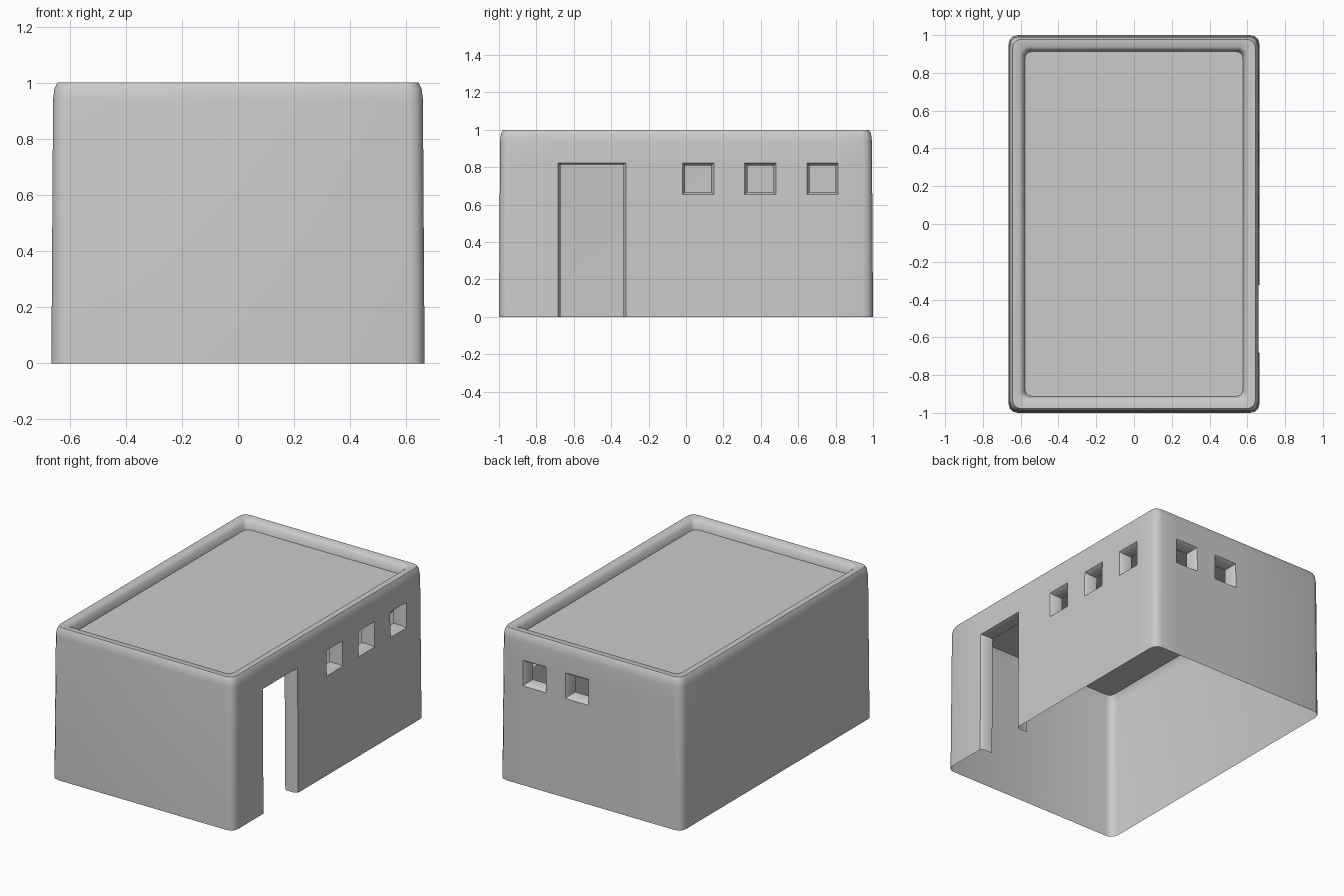
import bpy, bmesh, math
from mathutils import Vector

if "Cube" in bpy.data.objects:
    bpy.data.objects.remove(bpy.data.objects["Cube"])

HX, HY, ROOF_Z = 0.665, 1.0, 0.94
DEPTH, FLARE = 0.085, 0.014


def ring(bm, inset, z, radius):
    """Rounded rectangle of vertices, inset from the footprint."""
    hx, hy = HX - inset, HY - inset
    verts = []
    for i, (sx, sy) in enumerate([(1, 1), (-1, 1), (-1, -1), (1, -1)]):
        for k in range(4):
            a = math.radians(90 * i + 30 * k)
            verts.append(bm.verts.new((sx * (hx - radius) + radius * math.cos(a),
                                       sy * (hy - radius) + radius * math.sin(a), z)))
    return verts


def finish(bm, name):
    mesh = bpy.data.meshes.new(name)
    bm.to_mesh(mesh)
    bm.free()
    obj = bpy.data.objects.new(name, mesh)
    bpy.context.collection.objects.link(obj)
    bpy.ops.object.select_all(action='DESELECT')
    obj.select_set(True)
    bpy.context.view_layer.objects.active = obj
    bpy.ops.object.shade_smooth_by_angle(angle=math.radians(50))


def cut_openings(bm, axis, openings):
    """Cut (along0, along1, z0, z1) openings in the +axis wall and add reveals."""
    along = 1 - axis
    limit = (HX if axis == 0 else HY) - 0.03

    def wall_faces():
        bm.normal_update()
        return [f for f in bm.faces if f.normal[axis] > 0.99
                and f.calc_center_median()[axis] > limit]

    def bisect(ax, value):
        no = Vector((0, 0, 0))
        no[ax] = 1
        faces = wall_faces()
        geom = set(faces)
        for f in faces:
            geom.update(f.edges)
            geom.update(f.verts)
        bmesh.ops.bisect_plane(bm, geom=list(geom), dist=1e-5,
                               plane_co=no * value, plane_no=no)

    for a0, a1, z0, z1 in openings:
        bisect(along, a0 - FLARE)
        bisect(along, a1 + FLARE)
    for z in sorted({round(v, 4) for o in openings
                     for v in (o[2] - FLARE, o[3] + FLARE) if v > 0}):
        bisect(2, z)

    def inside(p, o, e):
        return (o[0] - e < p[along] < o[1] + e and o[2] - e < p.z < o[3] + e)

    doomed = [f for f in wall_faces()
              if any(inside(f.calc_center_median(), o, 0) for o in openings)]
    bmesh.ops.delete(bm, geom=doomed, context='FACES')

    for o in openings:
        edges = [e for e in bm.edges if e.is_boundary
                 and all(v.co[axis] > limit and inside(v.co, o, FLARE + 0.002)
                         for v in e.verts)
                 and max(v.co.z for v in e.verts) > 0.001]
        # softened lip, then the straight reveal
        for step in (0.02, DEPTH - 0.02):
            new = bmesh.ops.extrude_edge_only(bm, edges=edges)["geom"]
            edges = [g for g in new if isinstance(g, bmesh.types.BMEdge)]
            edges = [e for e in edges if e.is_boundary
                     and len({round(v.co[axis], 5) for v in e.verts}) <= 2]
            for v in [g for g in new if isinstance(g, bmesh.types.BMVert)]:
                v.co[axis] -= step
                v.co[along] = min(max(v.co[along], o[0]), o[1])
                v.co.z = min(max(v.co.z, o[2]), o[3])
            # keep only the innermost edges, not the open sides at the ground
            moved = {g for g in new if isinstance(g, bmesh.types.BMVert)}
            edges = [e for e in edges if all(v in moved for v in e.verts)]


# walls with rounded parapet, open underneath
bm = bmesh.new()
profile = [(0, 0, .05), (.006, .94, .05), (.011, .98, .05), (.022, 1, .045),
           (.062, 1, .04), (.08, .985, .035), (.088, ROOF_Z, .035)]
rings = [ring(bm, *p) for p in profile]
for lo, hi in zip(rings, rings[1:]):
    n = len(lo)
    for i in range(n):
        j = (i + 1) % n
        bm.faces.new((lo[i], lo[j], hi[j], hi[i]))

# doorway and three windows on the right, two windows at the back
WZ = (0.667, 0.808)
cut_openings(bm, 0, [(-.67, -.335, 0, .815)]
             + [(c - .07, c + .07, *WZ) for c in (.065, .398, .73)])
cut_openings(bm, 1, [(c - .07, c + .07, *WZ) for c in (.1, .41)])
finish(bm, "walls")

# flat roof slab
bm = bmesh.new()
bm.faces.new(ring(bm, .086, ROOF_Z, .035))
finish(bm, "roof")
